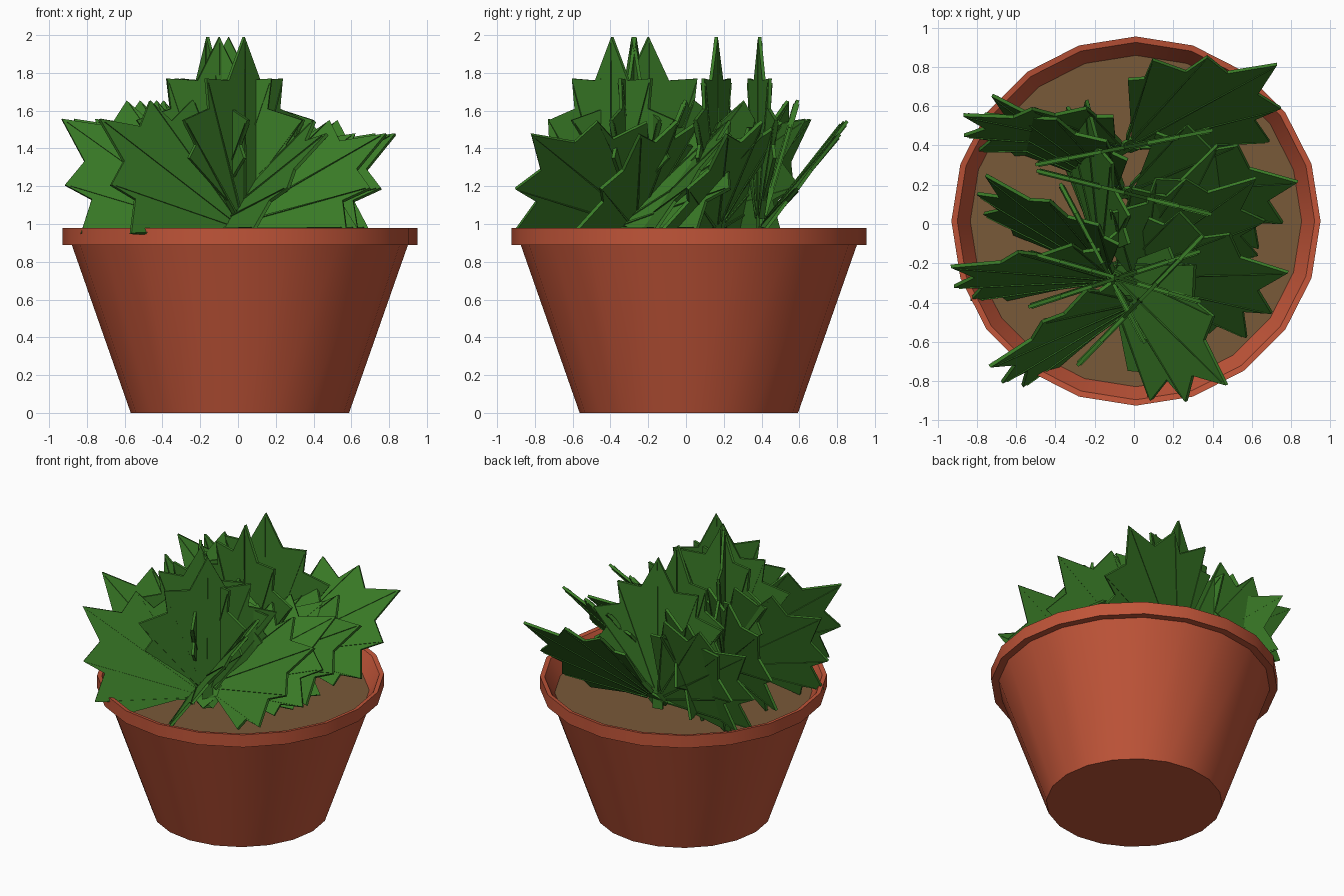
import bpy, bmesh
from math import sin, cos, pi, radians
from mathutils import Vector, Matrix

if "Cube" in bpy.data.objects:
    bpy.data.objects.remove(bpy.data.objects["Cube"])


def material(name, rgb):
    m = bpy.data.materials.new(name)
    m.diffuse_color = (*rgb, 1)
    m.use_nodes = True
    m.node_tree.nodes["Principled BSDF"].inputs["Base Color"].default_value = m.diffuse_color
    return m


CLAY = material("clay", (0.53, 0.09, 0.04))
SOIL = material("soil", (0.19, 0.10, 0.04))
LEAF = material("leaf_green", (0.042, 0.20, 0.02))
CENTRE = Vector((0.01, 0.015, 0))
SIDES = 20


def finish(bm, name, mat):
    bmesh.ops.recalc_face_normals(bm, faces=bm.faces)
    me = bpy.data.meshes.new(name)
    bm.to_mesh(me)
    bm.free()
    me.materials.append(mat)
    ob = bpy.data.objects.new(name, me)
    bpy.context.collection.objects.link(ob)
    return ob


def smooth(ob):
    bpy.ops.object.select_all(action='DESELECT')
    ob.select_set(True)
    bpy.context.view_layer.objects.active = ob
    bpy.ops.object.shade_smooth_by_angle(angle=radians(35))


def lathe(name, profile, mat):
    bm = bmesh.new()
    rings = [[bm.verts.new(CENTRE + Vector((r * cos(2 * pi * i / SIDES),
                                            r * sin(2 * pi * i / SIDES), z)))
              for i in range(SIDES)] for r, z in profile]
    for a, b in zip(rings, rings[1:]):
        for i in range(SIDES):
            j = (i + 1) % SIDES
            bm.faces.new((a[i], a[j], b[j], b[i]))
    bm.faces.new(rings[0])
    bm.faces.new(rings[-1])
    return finish(bm, name, mat)


# Tapered pot with a projecting rim and an inward sloping lip
smooth(lathe("pot", [(0.578, 0), (0.89, 0.89), (0.94, 0.89), (0.94, 0.98),
                     (0.91, 0.975), (0.835, 0.845)], CLAY))
# Soil disc
lathe("soil", [(0.835, 0.84), (0.845, 0.86)], SOIL)

# Half outline of a pointed leaf: u across, v along the midrib
HALF = [(0.035, -0.07), (0.035, 0.08), (0.42, 0.38), (0.37, 0.45), (0.46, 0.58),
        (0.27, 0.64), (0.29, 0.80), (0.12, 0.79)]
TIPS = [(0, 1.02), (0.29, 0.80), (-0.29, 0.80), (0.46, 0.58), (-0.46, 0.58)]


def slab(bm, pts, thick, frame):
    f = bm.faces.new([bm.verts.new(frame @ Vector((u, v, -thick / 2))) for u, v in pts])
    ext = bmesh.ops.extrude_face_region(bm, geom=[f])
    verts = [g for g in ext["geom"] if isinstance(g, bmesh.types.BMVert)]
    bmesh.ops.translate(bm, verts=verts, vec=frame.col[2].to_3d() * thick)


def leaf(bm, place, axis, hint):
    # Frame from the midrib direction and a second direction in the blade
    v = Vector(axis).normalized()
    h = Vector(hint)
    u = (h - v * h.dot(v)).normalized()
    frame = Matrix((u, v, u.cross(v))).transposed().to_4x4()
    frame = place @ frame
    slab(bm, HALF + [(0, 1.02)] + [(-x, y) for x, y in reversed(HALF)], 0.018, frame)
    # Raised veins
    for tu, tv in TIPS:
        d = Vector((tu, tv)).normalized()
        n = Vector((-d.y, d.x)) * 0.007
        a, t = d * 0.08, Vector((tu, tv)) * 0.97
        slab(bm, [a + n, a - n, t], 0.03, frame)


# Each plant: one upright leaf, one leaning left, one leaning right
LEAVES = [((0, 0, 1), (cos(radians(11)), sin(radians(11)), 0)),
          ((-0.84, 0.17, 0.60), (-0.47, 0.20, 0.69)),
          ((0.77, 0.42, 0.50), (0.35, 0.48, 0.60))]
PLANTS = [(-0.05, 0.39, 0), (-0.05, 0.16, -25), (-0.10, -0.28, 7),
          (0.03, -0.39, 35), (-0.16, -0.20, -73), (-0.10, -0.27, -27)]
for n, (x, y, rot) in enumerate(PLANTS, 1):
    place = Matrix.Translation((x, y, 0.97)) @ Matrix.Rotation(radians(rot), 4, 'Z')
    bm = bmesh.new()
    for axis, hint in LEAVES:
        leaf(bm, place, axis, hint)
    finish(bm, f"leaf_cluster_{n}", LEAF)
